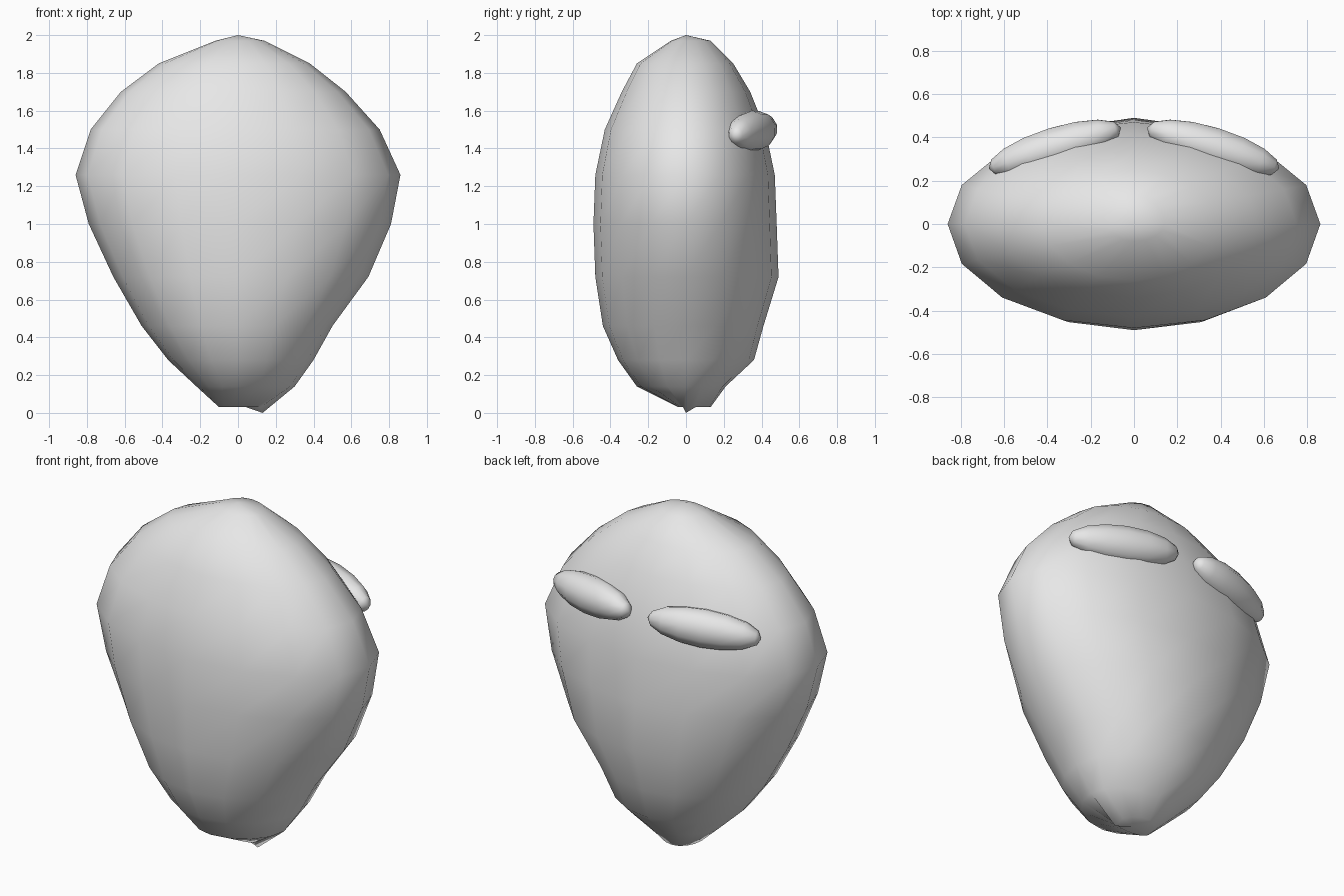
import bpy
import bmesh
from math import cos, sin, pi

default_cube = bpy.data.objects.get("Cube")
if default_cube:
    bpy.data.objects.remove(default_cube, do_unlink=True)

# One plain grey for everything
grey = bpy.data.materials.new("light_grey")
grey.use_nodes = True
grey.diffuse_color = (0.8, 0.8, 0.8, 1)
shader = next(n for n in grey.node_tree.nodes if n.type == "BSDF_PRINCIPLED")
shader.inputs["Base Color"].default_value = (0.8, 0.8, 0.8, 1)


def finish(name, bm):
    """Turn a bmesh into a smooth-shaded grey object."""
    bmesh.ops.recalc_face_normals(bm, faces=bm.faces)
    for face in bm.faces:
        face.smooth = True
    mesh = bpy.data.meshes.new(name)
    bm.to_mesh(mesh)
    bm.free()
    mesh.materials.append(grey)
    obj = bpy.data.objects.new(name, mesh)
    bpy.context.collection.objects.link(obj)
    return obj


# Head cross-sections: height, reach to -x, +x, -y, +y
SECTIONS = [
    (0.03, 0.10, 0.13, 0.04, 0.13),
    (0.14, 0.22, 0.30, 0.26, 0.21),
    (0.28, 0.37, 0.40, 0.36, 0.36),
    (0.46, 0.51, 0.50, 0.44, 0.41),
    (0.72, 0.66, 0.69, 0.48, 0.49),
    (1.00, 0.79, 0.81, 0.49, 0.48),
    (1.26, 0.86, 0.86, 0.48, 0.47),
    (1.50, 0.78, 0.75, 0.43, 0.42),
    (1.70, 0.62, 0.57, 0.34, 0.34),
    (1.85, 0.42, 0.38, 0.26, 0.25),
    (1.97, 0.12, 0.14, 0.08, 0.13),
]
SIDES = 16


def build_head():
    bm = bmesh.new()
    rings = []
    for z, left, right, front, back in SECTIONS:
        ring = []
        for i in range(SIDES):
            c, s = cos(2 * pi * i / SIDES), sin(2 * pi * i / SIDES)
            x = c * (right if c > 0 else left)
            y = s * (back if s > 0 else front)
            ring.append(bm.verts.new((x, y, z)))
        rings.append(ring)
    # Chin tip sits slightly lower on one side
    rings[0][0].co.z = 0
    for low, high in zip(rings, rings[1:]):
        for i in range(SIDES):
            j = (i + 1) % SIDES
            bm.faces.new((low[i], low[j], high[j], high[i]))
    # Close the crown and the dimpled underside
    for ring, height in ((rings[0], 0.045), (rings[-1], 2)):
        pole = bm.verts.new((0, 0, height))
        for i in range(SIDES):
            bm.faces.new((ring[i], ring[(i + 1) % SIDES], pole))
    return finish("head", bm)


def build_eye(name, side):
    """Almond-shaped eye half sunk into the back of the head."""
    bm = bmesh.new()
    bmesh.ops.create_uvsphere(bm, u_segments=10, v_segments=8, radius=1)
    for v in bm.verts:
        # Sphere poles become the pointed eye corners
        v.co = (v.co.z * 0.32, v.co.x * 0.1, v.co.y * 0.11)
    eye = finish(name, bm)
    eye.location = (side * 0.365, 0.35, 1.49)
    eye.rotation_euler = (0, side * 0.06, side * -0.3)


build_head()
build_eye("left_eye", 1)
build_eye("right_eye", -1)
